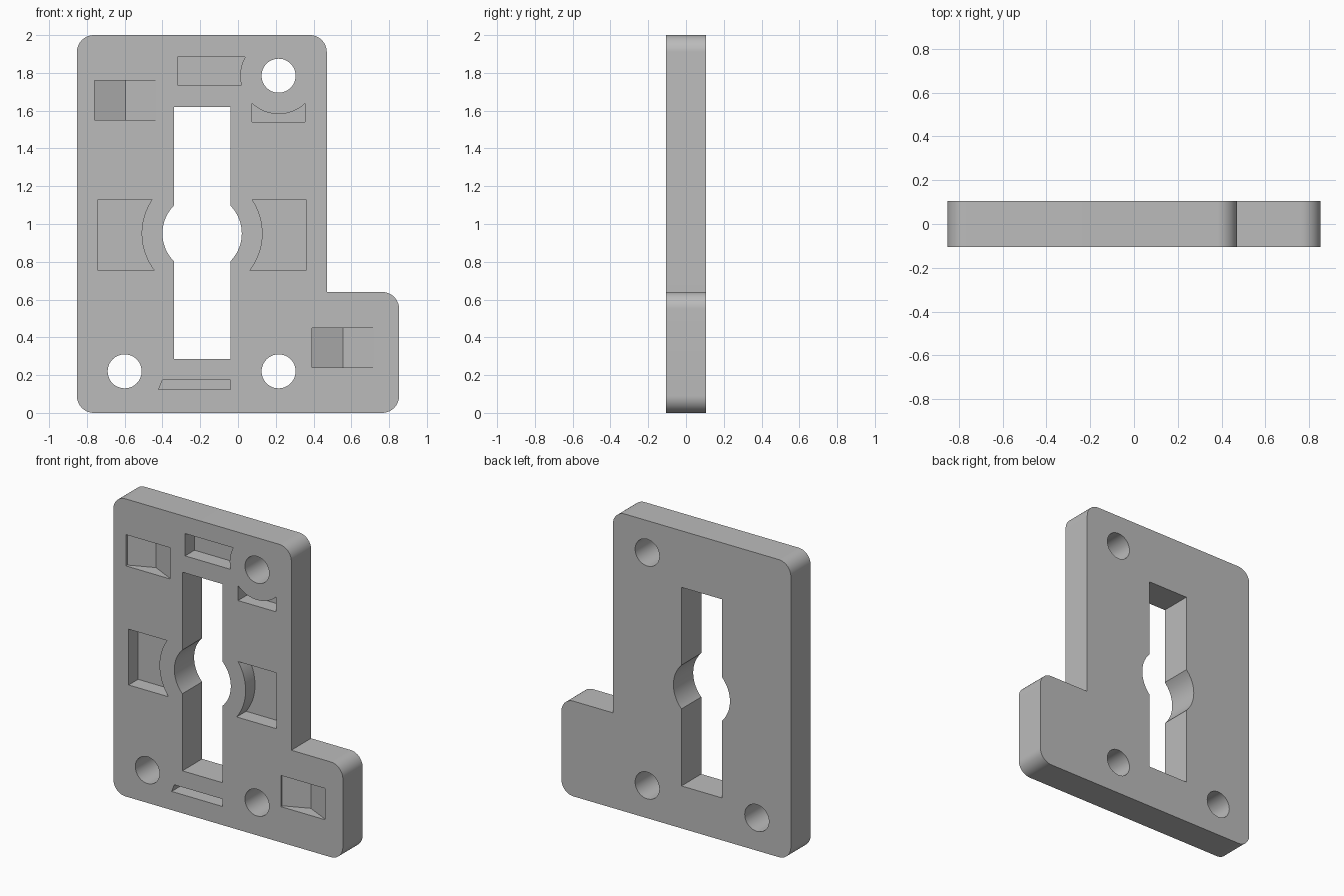
import bpy, bmesh, math

cube = bpy.data.objects.get("Cube")
if cube:
    bpy.data.objects.remove(cube, do_unlink=True)

HALF = 0.105      # half of the plate thickness
POCKET = 0.1      # pocket depth
FRONT = -HALF

grey = bpy.data.materials.new("plain grey")
grey.use_nodes = True
COLOR = (0.5, 0.5, 0.5, 1)
grey.diffuse_color = COLOR
grey.node_tree.nodes["Principled BSDF"].inputs["Base Color"].default_value = COLOR


def arc(cx, cz, r, start, end, n=16):
    """Points on an arc, angles in radians."""
    return [(cx + r * math.cos(start + (end - start) * i / n),
             cz + r * math.sin(start + (end - start) * i / n)) for i in range(n + 1)]


def prism(name, points, axis, low, high):
    """Extrude a 2D outline along y (points are x, z) or z (points are x, y)."""
    bm = bmesh.new()
    place = (lambda p: (p[0], low, p[1])) if axis == "y" else (lambda p: (p[0], p[1], low))
    face = bm.faces.new([bm.verts.new(place(p)) for p in points])
    out = bmesh.ops.extrude_face_region(bm, geom=[face])
    move = (0, high - low, 0) if axis == "y" else (0, 0, high - low)
    verts = [v for v in out["geom"] if isinstance(v, bmesh.types.BMVert)]
    bmesh.ops.translate(bm, vec=move, verts=verts)
    bmesh.ops.recalc_face_normals(bm, faces=bm.faces)
    mesh = bpy.data.meshes.new(name)
    bm.to_mesh(mesh)
    bm.free()
    mesh.materials.append(grey)
    obj = bpy.data.objects.new(name, mesh)
    bpy.context.collection.objects.link(obj)
    return obj


# Plate outline with rounded outer corners and one sharp inner corner
R, W, STEP_X, STEP_Z = 0.09, 0.853, 0.47, 0.64
q = math.pi / 2
outline = (arc(-W + R, R, R, 2 * q, 3 * q) + arc(W - R, R, R, 3 * q, 4 * q)
           + arc(W - R, STEP_Z - R, R, 0, q) + [(STEP_X, STEP_Z)]
           + arc(STEP_X - R, 2 - R, R, 0, q) + arc(-W + R, 2 - R, R, q, 2 * q))
plate = prism("plate", outline, "y", -HALF, HALF)

cutters = []


def through(points):
    cutters.append(prism("through_cutter", points, "y", -0.2, 0.2))


def pocket(points):
    cutters.append(prism("pocket_cutter", points, "y", -0.2, FRONT + POCKET))


# Keyhole slot: a tall rectangle bulging into a circle at mid height
CX, CZ, BULGE, SLOT = -0.19, 0.95, 0.21, 0.15
a = math.acos(SLOT / BULGE)
through([(CX - SLOT, 0.285), (CX + SLOT, 0.285)]
        + arc(CX, CZ, BULGE, -a, a, 24)
        + [(CX + SLOT, 1.62), (CX - SLOT, 1.62)]
        + arc(CX, CZ, BULGE, math.pi - a, math.pi + a, 24))

# Screw holes
HX, HZ = 0.215, 1.785
for x, z in [(-0.6, 0.22), (HX, 0.22), (HX, HZ)]:
    through(arc(x, z, 0.09, 0, 2 * math.pi, 48)[:-1])

# Side pockets curved around the slot
RING, LOW, HIGH = 0.32, 0.755, 1.13
lo, hi = math.asin((LOW - CZ) / RING), math.asin((HIGH - CZ) / RING)
pocket([(-0.74, HIGH), (-0.74, LOW)] + arc(CX, CZ, RING, math.pi - lo, math.pi - hi))
pocket([(0.36, HIGH), (0.36, LOW)] + arc(CX, CZ, RING, lo, hi))

# Pockets curved around the upper screw hole
RIM = 0.203
lo, hi = math.asin((1.735 - HZ) / RIM), math.asin((1.885 - HZ) / RIM)
pocket([(-0.32, 1.885), (-0.32, 1.735)] + arc(HX, HZ, RIM, math.pi - lo, math.pi - hi))
b = math.acos(0.141 / RIM)
pocket([(HX + 0.141, 1.54), (HX - 0.141, 1.54)] + arc(HX, HZ, RIM, -math.pi + b, -b))

# Thin bottom pocket with one slanted end
pocket([(-0.42, 0.125), (-0.04, 0.125), (-0.04, 0.175), (-0.4, 0.175)])

# Shallow V-floored recesses
for x, z in [(-0.76, 1.55), (0.392, 0.24)]:
    profile = [(x, -0.2), (x + 0.328, -0.2), (x + 0.328, FRONT + 0.005),
               (x + 0.164, FRONT + 0.085), (x, FRONT + 0.015)]
    cutters.append(prism("recess_cutter", profile, "z", z, z + 0.21))

# Cut everything and drop the cutters
for cutter in cutters:
    cutter.hide_render = True
    mod = plate.modifiers.new("cut", "BOOLEAN")
    mod.operation = "DIFFERENCE"
    mod.solver = "EXACT"
    mod.object = cutter
bpy.context.view_layer.objects.active = plate
plate.select_set(True)
for mod in list(plate.modifiers):
    bpy.ops.object.modifier_apply(modifier=mod.name)
for cutter in cutters:
    bpy.data.objects.remove(cutter, do_unlink=True)

bpy.ops.object.select_all(action="DESELECT")
plate.select_set(True)
bpy.ops.object.shade_smooth_by_angle(angle=math.radians(20))
